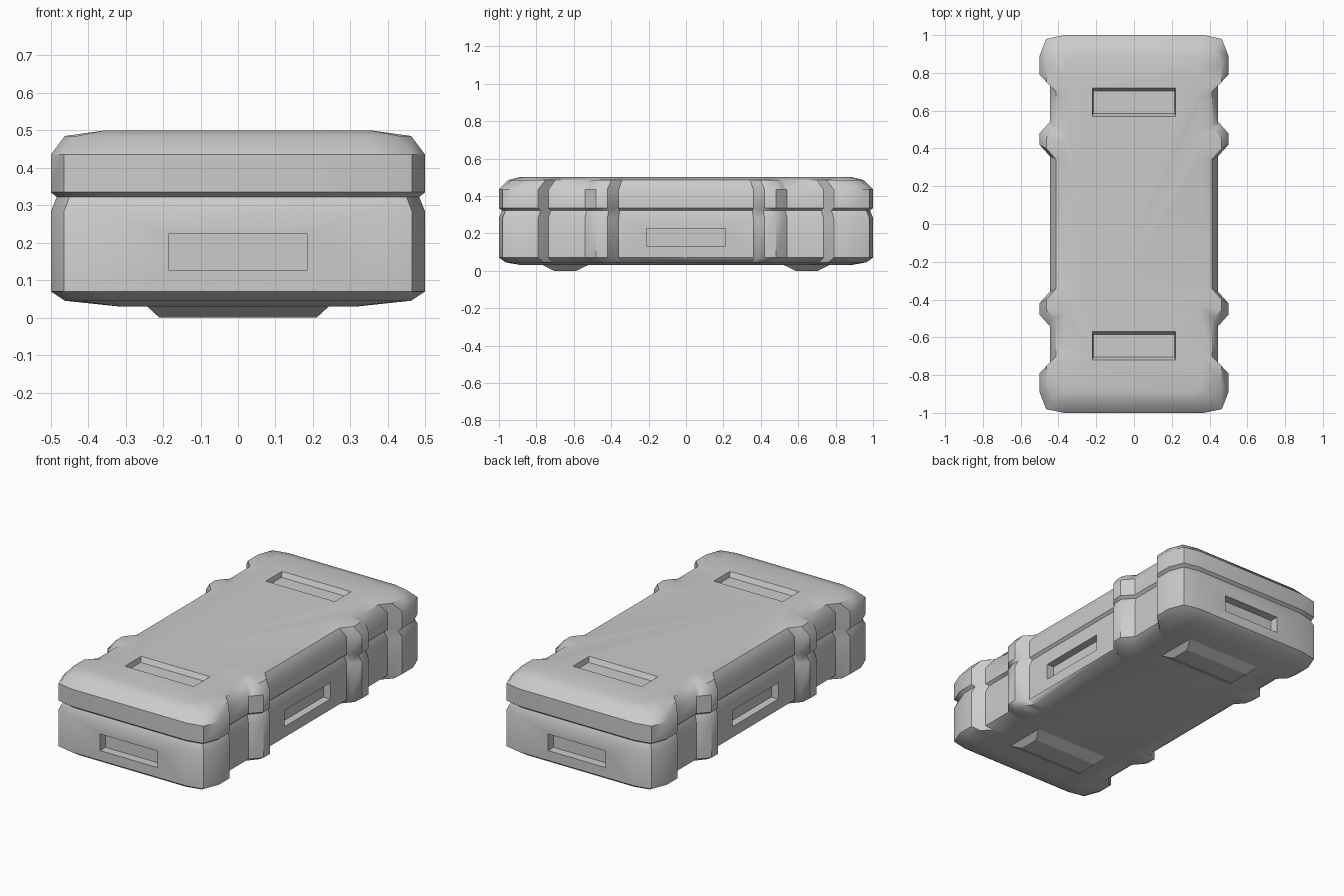
import bpy, bmesh

if "Cube" in bpy.data.objects:
    bpy.data.objects.remove(bpy.data.objects["Cube"])

def make(name, bm):
    bmesh.ops.recalc_face_normals(bm, faces=bm.faces)
    me = bpy.data.meshes.new(name)
    bm.to_mesh(me)
    bm.free()
    ob = bpy.data.objects.new(name, me)
    bpy.context.collection.objects.link(ob)
    return ob

def loft(bm, rings):
    loops = [[bm.verts.new(p) for p in r] for r in rings]
    n = len(loops[0])
    for a, b in zip(loops, loops[1:]):
        for i in range(n):
            j = (i + 1) % n
            bm.faces.new((a[i], a[j], b[j], b[i]))
    bm.faces.new(loops[0][::-1])
    bm.faces.new(loops[-1])

def rect(hx, hy, z, cy=0):
    return [(-hx, cy - hy, z), (hx, cy - hy, z), (hx, cy + hy, z), (-hx, cy + hy, z)]

# Plan outline: one quarter mirrored to all four
quarter = [(.445, .36), (.46, .375), (.5, .42), (.5, .48), (.46, .525), (.445, .54),
           (.445, .735), (.46, .75), (.5, .79), (.5, .89), (.465, .98), (.37, 1.0)]
right = [(x, -y) for x, y in quarter[::-1]] + quarter
outline = right + [(-x, -y) for x, y in right]

def ring(z, sx, sy, clamp=1):
    return [(max(-clamp, min(clamp, x * sx)), y * sy, z) for x, y in outline]

# Case shell: chamfered base, parting groove, rounded lid
bm = bmesh.new()
loft(bm, [ring(.03, .85, .88, .32), ring(.045, .925, .965), ring(.07, 1, 1),
          ring(.283, 1, 1), ring(.322, .968, .984), ring(.335, 1, 1),
          ring(.435, 1, 1), ring(.485, .925, .95), ring(.5, .85, .89, .355)])
case = make("case_shell", bm)

# Recess cutters: stacking pockets on the lid, hand grips on four sides
bm = bmesh.new()
for s in (-1, 1):
    loft(bm, [rect(.215, .06, .472, s * .645), rect(.225, .085, .52, s * .645)])
    loft(bm, [[(x, s * y, z) for x, z in
               ((-.185, .127), (.185, .127), (.185, .223), (-.185, .223))] for y in (.95, 1.1)])
    loft(bm, [[(s * x, y, z) for y, z in
               ((-.21, .132), (.21, .132), (.21, .226), (-.21, .226))] for x in (.40, .6)])
cutter = make("recess_cutter", bm)
cutter.hide_render = True
mod = case.modifiers.new("recesses", 'BOOLEAN')
mod.operation = 'DIFFERENCE'
mod.solver = 'EXACT'
mod.object = cutter
bpy.context.view_layer.objects.active = case
case.select_set(True)
bpy.ops.object.modifier_apply(modifier=mod.name)
bpy.data.objects.remove(cutter)
bpy.ops.object.shade_smooth_by_angle(angle=.7)

# Stacking feet under the base
for side, s in (("front", -1), ("back", 1)):
    bm = bmesh.new()
    loft(bm, [rect(.21, .06, 0, s * .645), rect(.245, .125, .032, s * .645)])
    make(side + "_foot", bm)
